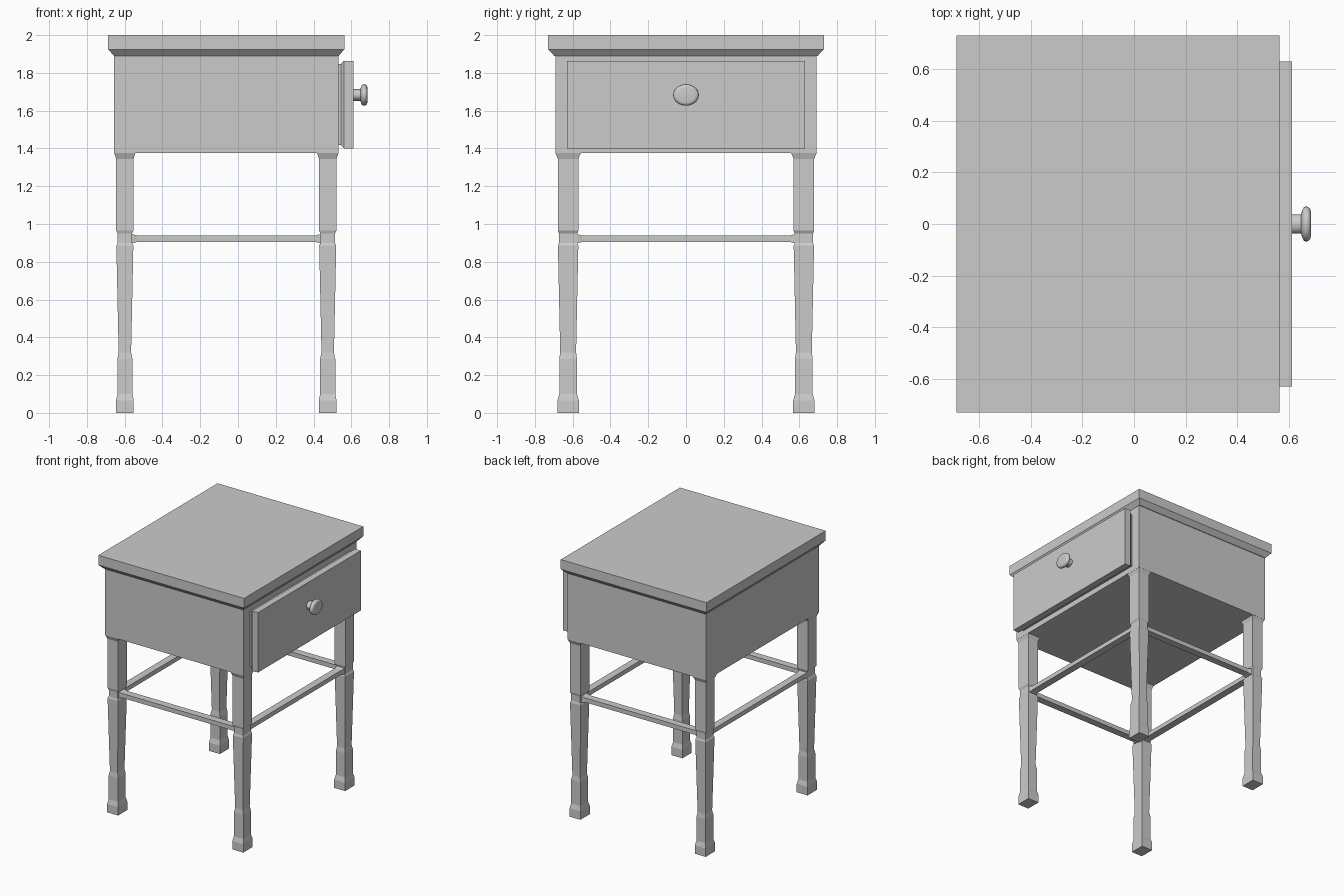
import bpy, bmesh, math
from mathutils import Matrix

if "Cube" in bpy.data.objects:
    bpy.data.objects.remove(bpy.data.objects["Cube"])

CX = -0.062           # centre of the carcass (drawer and knob stick out at +x)
LX, LY = 0.537, 0.624  # leg offsets from the carcass centre


def finish(name, bm, loc):
    bmesh.ops.recalc_face_normals(bm, faces=bm.faces)
    me = bpy.data.meshes.new(name)
    bm.to_mesh(me)
    bm.free()
    ob = bpy.data.objects.new(name, me)
    ob.location = loc
    bpy.context.collection.objects.link(ob)
    return ob


def loft(name, sections, loc=(0, 0, 0), axis='Z', sides=4, scale=1.0):
    """Skin stacked (half_a, half_b, height) sections, square or round, along an axis."""
    bm = bmesh.new()
    rings = []
    for a, b, h in sections:
        if sides == 4:
            pts = [(-a, -b), (a, -b), (a, b), (-a, b)]
        else:
            pts = [(a * math.cos(t), b * math.sin(t))
                   for t in (2 * math.pi * i / sides for i in range(sides))]
        rings.append([bm.verts.new((x, y, h)) for x, y in pts])
    for lo, hi in zip(rings, rings[1:]):
        for i in range(sides):
            j = (i + 1) % sides
            bm.faces.new((lo[i], lo[j], hi[j], hi[i]))
    bm.faces.new(rings[0][::-1])
    bm.faces.new(rings[-1])
    # cyclic axis swaps: Z section -> (b, h) planes of X or Y
    turn = {'Z': Matrix.Identity(3),
            'X': Matrix(((0, 0, 1), (1, 0, 0), (0, 1, 0))),
            'Y': Matrix(((0, 1, 0), (0, 0, 1), (1, 0, 0)))}[axis]
    bmesh.ops.transform(bm, matrix=turn.to_4x4(), verts=bm.verts)
    return finish(name, bm, loc)


# Table top with chamfered underside
loft("table_top", [(0.595, 0.697, 1.89), (0.625, 0.73, 1.925), (0.625, 0.73, 2.0)], (CX, 0, 0))

# Carcass box
loft("carcass", [(0.594, 0.692, 1.375), (0.594, 0.692, 1.89)], (CX, 0, 0))

# Four shaped legs
leg = [(0.047, 0.057, 0), (0.047, 0.057, 0.065), (0.040, 0.047, 0.10), (0.040, 0.047, 0.285),
       (0.033, 0.042, 0.32), (0.045, 0.054, 0.885), (0.038, 0.049, 0.90), (0.038, 0.049, 0.95),
       (0.046, 0.054, 0.965), (0.046, 0.054, 1.345), (0.056, 0.067, 1.375)]
for sx, xn in ((-1, "back"), (1, "drawer_side")):
    for sy, yn in ((-1, "left"), (1, "right")):
        loft(f"leg_{xn}_{yn}", leg, (CX + sx * LX, sy * LY, 0))


# Stretchers between the legs, flaring slightly into the joints
def stretcher(name, half, joint, loc, axis):
    thin, fat = (0.028, 0.017), (0.034, 0.024)
    if axis == 'Y':
        thin, fat = thin[::-1], fat[::-1]
    a, b = half - joint, half - joint - 0.025
    loft(name, [(*fat, -half), (*fat, -a), (*thin, -b), (*thin, b), (*fat, a), (*fat, half)],
         loc, axis)


for s, n in ((-1, "a"), (1, "b")):
    stretcher(f"side_stretcher_{n}", LX, 0.04, (CX, s * LY, 0.922), 'X')
    stretcher(f"cross_stretcher_{n}", LY, 0.05, (CX + s * LX, 0, 0.922), 'Y')

# Drawer front: stepped back, chamfer and face plate
loft("drawer_front", [(0.613, 0.215, 0.52), (0.613, 0.215, 0.545), (0.63, 0.232, 0.562),
                      (0.63, 0.232, 0.612)], (0, 0, 1.632), 'X')

# Oval turned knob
profile = [(0.031, 0.605), (0.031, 0.648), (0.042, 0.651), (0.054, 0.658), (0.057, 0.665),
           (0.055, 0.676), (0.049, 0.683), (0.040, 0.685)]
knob = loft("drawer_knob", [(r * 1.2, r, x) for r, x in profile], (0, 0, 1.683), 'X', 24)
bpy.context.view_layer.objects.active = knob
knob.select_set(True)
bpy.ops.object.shade_smooth_by_angle(angle=math.radians(40))
